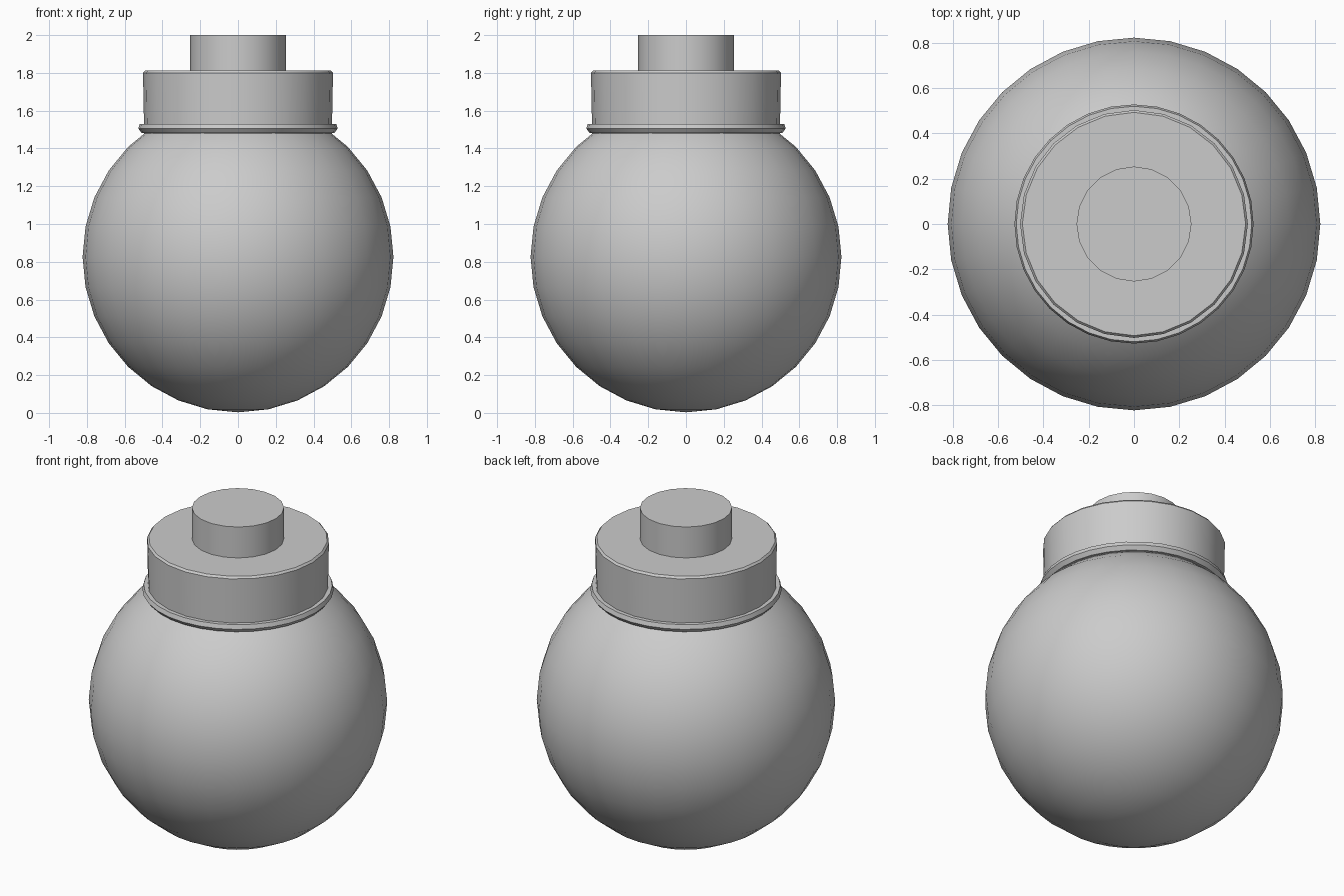
import bpy, bmesh, math

if "Cube" in bpy.data.objects:
    bpy.data.objects.remove(bpy.data.objects["Cube"])


def lathe(name, profile, sides, closed=False):
    """Spin an (r, z) profile around z; open profiles are capped at both ends."""
    bm = bmesh.new()
    rings = [[bm.verts.new((r * math.cos(2 * math.pi * i / sides),
                            r * math.sin(2 * math.pi * i / sides), z))
              for i in range(sides)] for r, z in profile]
    pairs = list(zip(rings, rings[1:]))
    if closed:
        pairs.append((rings[-1], rings[0]))
    else:
        bm.faces.new(rings[0])
        bm.faces.new(rings[-1])
    for a, b in pairs:
        for i in range(sides):
            j = (i + 1) % sides
            bm.faces.new((a[i], a[j], b[j], b[i]))
    bmesh.ops.recalc_face_normals(bm, faces=bm.faces)
    mesh = bpy.data.meshes.new(name)
    bm.to_mesh(mesh)
    bm.free()
    obj = bpy.data.objects.new(name, mesh)
    bpy.context.collection.objects.link(obj)
    smooth(obj)
    return obj


def smooth(obj):
    bpy.ops.object.select_all(action='DESELECT')
    obj.select_set(True)
    bpy.context.view_layer.objects.active = obj
    bpy.ops.object.shade_smooth_by_angle(angle=math.radians(32))


# Round globe body
bpy.ops.mesh.primitive_uv_sphere_add(segments=32, ring_count=16,
                                     radius=0.823, location=(0, 0, 0.826))
globe = bpy.context.object
globe.name = "globe_body"
smooth(globe)

# Neck collar with a slightly softened upper edge
lathe("neck_collar", [(0.497, 1.48), (0.503, 1.80), (0.493, 1.812)], 24)

# Thin lip around the foot of the collar
lathe("collar_lip", [(0.47, 1.482), (0.51, 1.482), (0.528, 1.505),
                     (0.52, 1.53), (0.47, 1.53)], 32, closed=True)

# Small plug on top
lathe("top_plug", [(0.254, 1.79), (0.254, 2.0)], 20)
